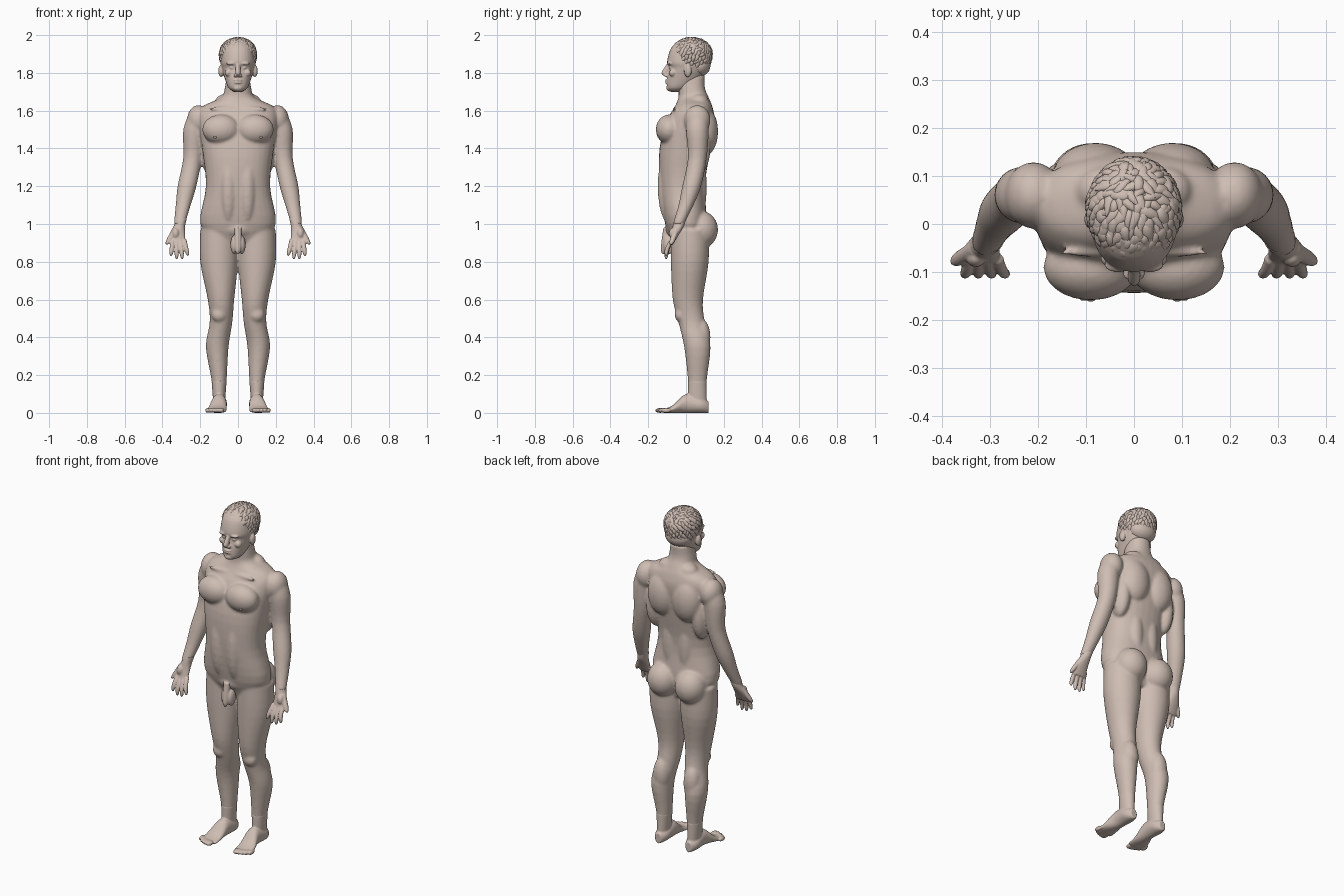
import bpy
import bmesh
import random
from math import cos, sin, pi, sqrt, copysign
from mathutils import Matrix, Vector

random.seed(4)
cube = bpy.data.objects.get("Cube")
if cube:
    bpy.data.objects.remove(cube, do_unlink=True)

SIDES = (1, -1)
SKIN = (.62, .51, .45, 1)
skin = bpy.data.materials.new("warm_clay")
skin.use_nodes = True
skin.diffuse_color = SKIN
shader = next(node for node in skin.node_tree.nodes if node.type == 'BSDF_PRINCIPLED')
shader.inputs["Base Color"].default_value = SKIN
shader.inputs["Roughness"].default_value = .7


def spline(before, start, end, after, t):
    """Catmull-Rom value between start and end."""
    slope_in, slope_out = (end - before) / 2, (after - start) / 2
    gap = end - start
    return start + t * (slope_in + t * (3*gap - 2*slope_in - slope_out
                                        + t * (slope_in + slope_out - 2*gap)))


def tube(bm, rings, side=1, along="z", power=2, segments=32, steps=4):
    """Closed loft through oval rings: position along the axis, two centres, one or two radii."""
    rings = [(*ring, ring[-1]) if len(ring) == 4 else ring for ring in rings]
    last = len(rings) - 1
    fine = []
    for i in range(last):
        near = [rings[max(0, min(last, k))] for k in (i - 1, i, i + 1, i + 2)]
        for step in range(steps):
            fine.append([spline(*values, step / steps) for values in zip(*near)])
    fine.append(rings[-1])
    loops = []
    for position, centre_u, centre_v, radius_u, radius_v in fine:
        loop = []
        for k in range(segments):
            angle = 2 * pi * k / segments
            round_u = copysign(abs(cos(angle)) ** (2 / power), cos(angle))
            round_v = copysign(abs(sin(angle)) ** (2 / power), sin(angle))
            u = centre_u * side + radius_u * round_u
            v = centre_v + radius_v * round_v
            loop.append(bm.verts.new((u, v, position) if along == "z" else (u, position, v)))
        loops.append(loop)
    for low, high in zip(loops, loops[1:]):
        for k in range(segments):
            after = (k + 1) % segments
            bm.faces.new((low[k], low[after], high[after], high[k]))
    bm.faces.new(loops[0][::-1])
    bm.faces.new(loops[-1])


def trunk_rings(rows):
    """Rows of height, half width, front and back turned into centred rings."""
    return [(z, 0, (front + back) / 2, width, (back - front) / 2)
            for z, width, front, back in rows]


def rounded_digit(bm, start, end, radius, side=1, bow=0):
    """Round-ended finger shape running downwards, bowed towards the front."""
    start, end = Vector(start), Vector(end)
    rings = []
    for k in range(9):
        t = sin(k / 8 * pi / 2)
        x, y, z = start.lerp(end, t)
        rings.append((z, x, y - bow * sin(t * pi), radius * max(.3, sqrt(1 - t ** 6))))
    tube(bm, rings, side, segments=16, steps=2)


def blob(bm, centre, radii, side=1):
    """Ellipsoid muscle or feature."""
    x, y, z = centre
    place = Matrix.Translation((x * side, y, z)) @ Matrix.Diagonal((*radii, 1))
    bmesh.ops.create_icosphere(bm, subdivisions=3, radius=1, matrix=place)


def blob_pairs(bm, shapes):
    for centre, radii in shapes:
        for side in SIDES:
            blob(bm, centre, radii, side)


def finish(name, bm, voxel=None, smoothing=0):
    """Turn the gathered shapes into one object, optionally fused and softened."""
    bmesh.ops.recalc_face_normals(bm, faces=bm.faces)
    mesh = bpy.data.meshes.new(name)
    bm.to_mesh(mesh)
    bm.free()
    mesh.materials.append(skin)
    for polygon in mesh.polygons:
        polygon.use_smooth = True
    thing = bpy.data.objects.new(name, mesh)
    bpy.context.scene.collection.objects.link(thing)
    if voxel:
        fuse = thing.modifiers.new("fuse", 'REMESH')
        fuse.mode = 'VOXEL'
        fuse.voxel_size = voxel
        fuse.use_smooth_shade = True
        soften = thing.modifiers.new("soften", 'SMOOTH')
        soften.factor = .5
        soften.iterations = smoothing


# Body: trunk, arms, legs and muscles fused into one skin
body = bmesh.new()
tube(body, trunk_rings([
    (.88, .11, -.06, .08), (1, .2, -.11, .11), (1.2, .17, -.14, .1), (1.4, .19, -.14, .13),
    (1.55, .21, -.1, .15), (1.62, .19, -.06, .14), (1.67, .09, -.04, .12),
    (1.72, .07, -.04, .1), (1.79, .06, -.04, .1)]), power=2.3)
ankle = [(.17, .1, .06, .04, .05), (.04, .1, .06, .03, .05)]
leg = [(.97, .1, .02, .1, .1), (.8, .1, .02, .1, .1), (.6, .09, .01, .07, .08),
       (.48, .09, .03, .06, .07), (.35, .11, .06, .06, .07)] + ankle
arm = [(1.6, .2, .06, .05), (1.5, .23, .06, .06), (1.35, .24, .06, .05),
       (1.2, .27, .03, .05), (1.1, .29, 0, .04), (1, .31, -.04, .03)]
for side in SIDES:
    tube(body, leg, side)
    tube(body, arm, side)

deltoid = (.21, .06, 1.55), (.06, .07, .08)
chest = (.09, -.09, 1.5), (.1, .07, .08)
abdomen = (.05, -.09, 1.2), (.05, .06, .2)
shoulder_blade = (.08, .1, 1.49), (.09, .07, .13)
flank = (.15, .06, 1.4), (.05, .07, .14)
lower_back = (.05, .06, 1.2), (.05, .05, .2)
buttock = (.09, .08, .97), (.09, .09, .1)
kneecap = (.1, -.03, .52), (.04, .03, .04)
calf = (.1, .08, .4), (.05, .05, .1)
collar_bone = (.08, -.06, 1.61), (.08, .01, .01)
trapezius = (.06, .07, 1.65), (.06, .05, .04)
blob_pairs(body, [deltoid, chest, abdomen, shoulder_blade, flank, lower_back,
                  buttock, kneecap, calf, collar_bone, trapezius])
blob(body, (0, -.05, .98), (.1, .06, .06))
finish("body", body, voxel=.007, smoothing=10)

# Nipples
nipples = bmesh.new()
blob_pairs(nipples, [((.12, -.14, 1.46), (.01, .01, .007))])
finish("nipples", nipples)

# Groin
groin = bmesh.new()
rounded_digit(groin, (0, -.1, .98), (0, -.12, .84), .02)
blob_pairs(groin, [((.02, -.09, .89), (.02, .03, .05))])
blob(groin, (0, -.08, .99), (.06, .03, .03))
finish("groin", groin, voxel=.004, smoothing=4)

# Hands: palms facing forward, four fanned fingers and a thumb
hands = bmesh.new()
palm = [(1.03, .3, -.03, .03, .03), (.99, .31, -.04, .03, .03),
        (.94, .32, -.06, .04, .02), (.89, .32, -.08, .04, .01)]
for side in SIDES:
    tube(hands, palm, side)
    for i in range(4):
        start = (.285 + .02 * i, -.07, .92)
        end = (.265 + .03 * i, -.105, .83 - .02 * sin(pi * i / 3))
        rounded_digit(hands, start, end, .012, side, bow=.01)
    rounded_digit(hands, (.33, -.05, .98), (.378, -.08, .89), .016, side)
    blob(hands, (.33, -.07, .95), (.02, .02, .03), side)
finish("hands", hands, voxel=.0035, smoothing=4)

# Feet: heel, arch and five toes, blended into the ankle
feet = bmesh.new()
foot = [(.12, .1, .02, .03), (.08, .1, .04, .04), (0, .1, .04, .05),
        (-.07, .11, .05, .02), (-.12, .11, .05, .01)]
for side in SIDES:
    tube(feet, [(y, x, high, wide, high) for y, x, wide, high in foot], side, along="y")
    tube(feet, ankle, side)
    for i in range(5):
        wide = .011 if i else .018
        blob(feet, (.09 + .018 * i, .002 * i * i - .137, .013), (wide, .027, .013), side)
finish("feet", feet, voxel=.004, smoothing=5)

# Head: skull, jaw and facial features
head = bmesh.new()
tube(head, trunk_rings([
    (1.7, .02, -.08, -.03), (1.72, .05, -.1, .02), (1.77, .07, -.1, .08),
    (1.825, .085, -.09, .11), (1.86, .09, -.1, .12), (1.93, .08, -.08, .11),
    (1.97, .05, -.04, .08)]), power=2.2)
brow = (.034, -.086, 1.85), (.028, .015, .009)
eye = (.032, -.074, 1.827), (.015, .017, .01)
cheek = (.05, -.07, 1.8), (.02, .02, .02)
nostril = (.013, -.104, 1.786), (.01, .012, .008)
ear = (.09, .01, 1.81), (.014, .02, .033)
blob_pairs(head, [brow, eye, cheek, nostril, ear])
tube(head, [(1.85, 0, -.09, .01), (1.8, 0, -.11, .014, .02), (1.78, 0, -.1, .01)], segments=20)
for lip in (1.761, 1.748):
    blob(head, (0, -.096, lip), (.024, .014, .006))
blob(head, (0, -.085, 1.72), (.026, .02, .018))
finish("head", head, voxel=.004, smoothing=3)

# Hair: a cap covered in short swept locks
hair = bmesh.new()
crown, reach = Vector((0, .03, 1.9)), Vector((.094, .105, .083))
whorl = Vector((.01, .09, 1.97))
blob(hair, crown, reach)
blob(hair, (0, .07, 1.84), (.08, .06, .06))
count = 330
for i in range(count):
    # Even spiral of directions around the cap
    rise = 1 - 2 * (i + .5) / count
    turn = i * pi * (3 - sqrt(5))
    spread = sqrt(1 - rise * rise)
    out = Vector((cos(turn) * spread, sin(turn) * spread, rise))
    root = crown + out * reach
    if rise < 0:
        root.z = crown.z + rise * .125
    hairline = 1.905 if root.y < -.03 else 1.845 if root.y < .045 else 1.785
    if root.z < hairline:
        continue
    # Locks run away from the whorl with a little disorder
    flow = root - whorl + Vector(random.uniform(-.05, .05) for axis in "xyz")
    flow = (flow - out * flow.dot(out)).normalized()
    flow = (flow + out * random.uniform(-.05, .3)).normalized()
    across = out.cross(flow).normalized()
    lift = flow.cross(across)
    length, width = random.uniform(.022, .034), random.uniform(.009, .014)
    lock = bmesh.ops.create_icosphere(hair, subdivisions=2, radius=1)
    for vert in lock["verts"]:
        u, v, w = vert.co
        taper = .95 - .55 * u
        height = .008 * w * taper - .006 * u * u
        vert.co = root + flow * u * length + across * v * width * taper + lift * height
        vert.co.z = min(vert.co.z, 2)
finish("hair", hair)
